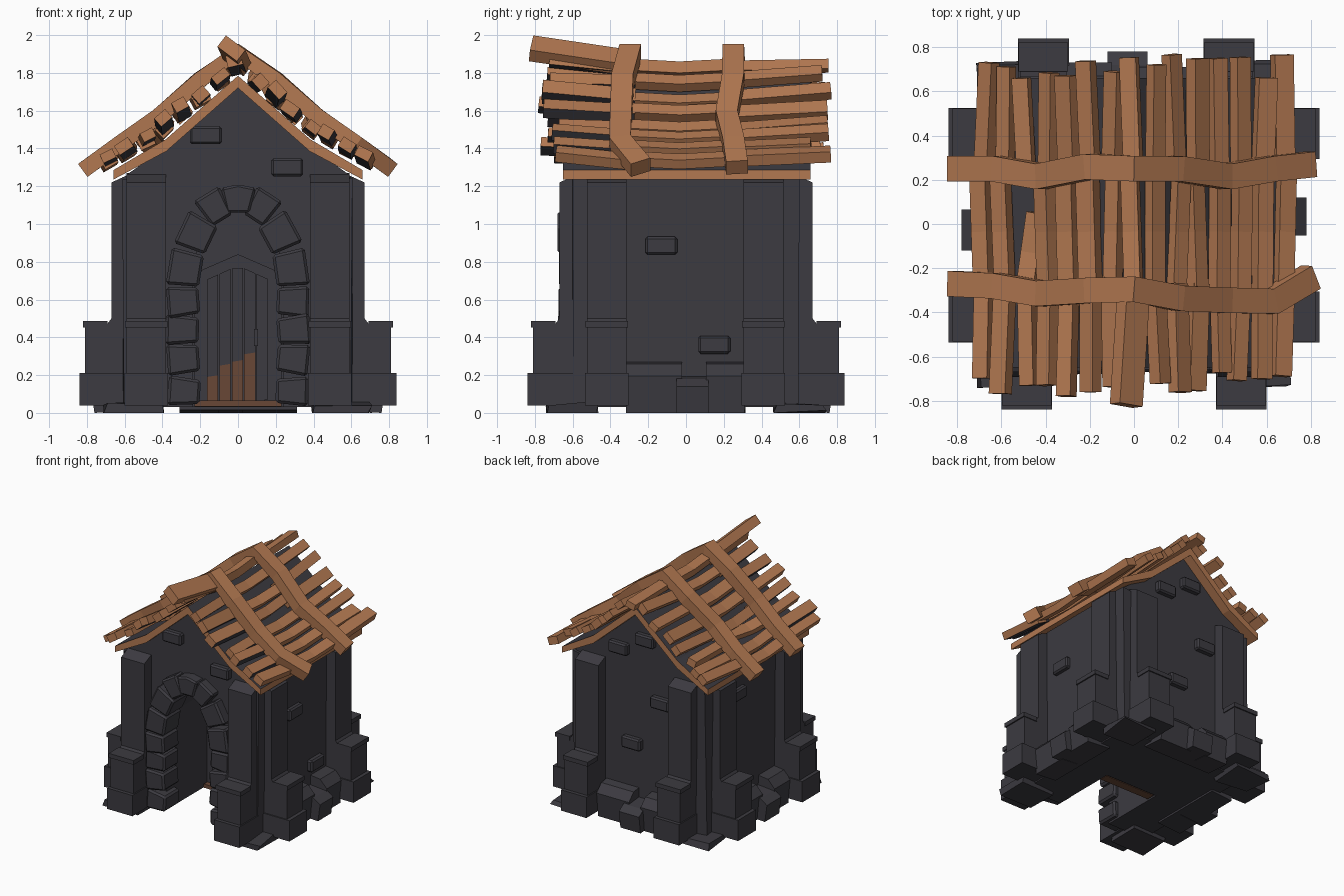
import bpy, bmesh, math, random
from mathutils import Vector, Matrix

if "Cube" in bpy.data.objects:
    bpy.data.objects.remove(bpy.data.objects["Cube"])

random.seed(7)
R = random.uniform


def material(name, rgb):
    m = bpy.data.materials.new(name)
    m.diffuse_color = (*rgb, 1)
    m.use_nodes = True
    m.node_tree.nodes["Principled BSDF"].inputs["Base Color"].default_value = m.diffuse_color
    return m


STONE = material("dark stone", (0.045, 0.043, 0.052))
WOOD = material("warm wood", (0.45, 0.19, 0.083))
DOOR = material("worn door wood", (0.14, 0.063, 0.037))


def finish(name, bm, mat, matrix=None, bevel=0):
    if bevel:
        bmesh.ops.bevel(bm, geom=bm.edges[:], offset=bevel, segments=1, affect='EDGES')
    bmesh.ops.recalc_face_normals(bm, faces=bm.faces[:])
    if matrix:
        bm.transform(matrix)
    me = bpy.data.meshes.new(name)
    bm.to_mesh(me)
    bm.free()
    me.materials.append(mat)
    ob = bpy.data.objects.new(name, me)
    bpy.context.collection.objects.link(ob)
    return ob


def prism(name, pts, y0, y1, mat, matrix=None, bevel=0):
    """Extrude an (x, z) outline from y0 to y1."""
    bm = bmesh.new()
    f = bm.faces.new([bm.verts.new((x, y0, z)) for x, z in pts])
    top = bmesh.ops.extrude_face_region(bm, geom=[f])["geom"]
    for v in top:
        if isinstance(v, bmesh.types.BMVert):
            v.co.y = y1
    return finish(name, bm, mat, matrix, bevel)


def box(name, c, s, mat, matrix=None, bevel=0, jitter=0):
    bm = bmesh.new()
    bmesh.ops.create_cube(bm, size=1)
    for v in bm.verts:
        v.co = Vector([c[i] + v.co[i] * s[i] + R(-jitter, jitter) for i in range(3)])
        v.co.z = max(v.co.z, 0)
    return finish(name, bm, mat, matrix, bevel)


def sweep(name, pts, normals, w, t, mat):
    """Rectangular bar along a path; w is the width, t the thickness along the normal."""
    bm = bmesh.new()
    rings = []
    for i, p in enumerate(pts):
        d = (pts[min(i + 1, len(pts) - 1)] - pts[max(i - 1, 0)]).normalized()
        s = d.cross(normals[i]).normalized()
        n = s.cross(d)
        rings.append([bm.verts.new(p + s * a * w / 2 + n * b * t / 2)
                      for a, b in ((-1, -1), (1, -1), (1, 1), (-1, 1))])
    for a, b in zip(rings, rings[1:]):
        for k in range(4):
            bm.faces.new((a[k], a[(k + 1) % 4], b[(k + 1) % 4], b[k]))
    bm.faces.new(rings[0])
    bm.faces.new(rings[-1])
    return finish(name, bm, mat)


def darken(ob, rule):
    """Give the faces that meet the rule the dark stone colour."""
    ob.data.materials.append(STONE)
    for p in ob.data.polygons:
        if rule(p.normal):
            p.material_index = 1


def interp(table, x):
    x = abs(x)
    for (x0, z0), (x1, z1) in zip(table, table[1:]):
        if x <= x1 or (x1, z1) == table[-1]:
            return z0 + (z1 - z0) * (x - x0) / (x1 - x0)


def mirror(pts):
    """Close a half outline running from bottom to the centre line."""
    return pts + [(-x, z) for x, z in reversed(pts) if x > 0]


# walls: solid house behind, front half with a deep arched doorway
gable = [(0.59, 1.26), (0.38, 1.41), (0, 1.75)]
prism("house_walls", mirror([(0.58, 0.03)] + gable), -0.03, 0.58, STONE)
opening = [(-0.24, 0.03), (-0.24, 0.8), (-0.15, 1.0), (0, 1.08), (0.15, 1.0), (0.24, 0.8), (0.24, 0.03)]
prism("front_wall", mirror([(0.58, 0.03)] + gable) + opening, -0.58, -0.03, STONE)

# uneven corner slabs and thin footings
for sx in (-1, 1):
    for sy in (-1, 1):
        box("corner_slab", (sx * 0.545, sy * 0.545, 0.64), (0.11, 0.11, 1.2), STONE, jitter=0.015)
        box("corner_footing", (sx * 0.55, sy * 0.6, 0.025), (0.3, 0.26, 0.05), STONE, jitter=0.015)

# buttresses, two on each side; depth profile turned to face outward
upper = [(0.5, 0.2), (0.81, 0.2), (0.81, 0.46), (0.7, 0.46), (0.67, 0.5), (0.67, 1.22), (0.56, 1.27), (0.5, 1.27)]
for angle, offsets in ((0, (-0.42, 0.41)), (90, (-0.43, 0.41)), (180, (-0.41, 0.42)), (-90, (-0.485, 0.485))):
    rot = Matrix.Rotation(math.radians(angle), 4, 'Z')
    for o in offsets:
        prism("buttress", upper, o - 0.105, o + 0.105, STONE, rot)
        box("buttress_base", (0.68, o, 0.125), (0.32, 0.23, 0.17), STONE, rot)
        box("buttress_cap", (0.755, o, 0.47), (0.13, 0.225, 0.035), STONE, rot)
    # broad rubble slabs with sloping tops along the foot of the plain walls
    if angle != -90:
        for y0, y1, h, d in ((-0.32, -0.02, 0.28, 0.69), (-0.06, 0.12, 0.2, 0.76), (0.1, 0.31, 0.28, 0.71)):
            slab = [(0.5, 0.015), (d, 0.0), (d + 0.02, h * 0.7), (d - 0.04, h - 0.02), (0.5, h)]
            prism("foot_rubble", slab, y0 + R(-0.01, 0.01), y1, STONE, rot)

# single raised bricks: wall angle, sideways position, height
for angle, o, z in ((-90, -0.17, 1.47), (-90, 0.26, 1.3), (0, -0.13, 0.885), (0, 0.15, 0.36),
                    (90, -0.19, 1.38), (90, 0.05, 1.5), (90, 0.19, 1.02), (90, -0.07, 0.63),
                    (180, -0.18, 1.05)):
    box("raised_brick", (0.59, o, z), (0.07, 0.17, 0.095), STONE,
        Matrix.Rotation(math.radians(angle), 4, 'Z'), 0.012)

# arch stones: x, z, lean, width, height
half = [(0.285, 0.115, 2, 0.17, 0.15), (0.29, 0.285, -3, 0.17, 0.16), (0.295, 0.44, 2, 0.175, 0.155),
        (0.29, 0.59, -2, 0.17, 0.16), (0.28, 0.765, 8, 0.175, 0.19), (0.22, 0.95, 28, 0.175, 0.185),
        (0.125, 1.09, 58, 0.165, 0.15)]
for side in (-1, 1):
    for x, z, lean, w, h in half:
        m = Matrix.Translation((side * x, -0.56, z)) @ Matrix.Rotation(math.radians(-side * lean + R(-3, 3)), 4, 'Y')
        a, b = h / 2 - 0.012, h / 2 + 0.004
        prism("arch_stone", [(-side * w / 2, -a), (side * w / 2, -b), (side * w / 2, b), (-side * w / 2, a)],
              -0.1 + R(-0.02, 0.01), 0.09, STONE, m, 0.014)
prism("keystone", [(-0.06, 1.06), (0.06, 1.06), (0.095, 1.19), (0, 1.21), (-0.09, 1.19)], -0.67, -0.47, STONE, None, 0.012)

# door deep in the passage: pointed frame, five boards worn low down, handle and sill
prism("door_frame", mirror([(0.23, 0.04), (0.23, 0.74), (0, 0.84)]), -0.07, -0.02, STONE)
for i, worn in enumerate((0.19, 0.25, 0.27, 0.31, 0)):
    x0, x1 = -0.165 + i * 0.066, -0.105 + i * 0.066
    z0, z1 = 0.78 - 0.45 * abs(x0), 0.78 - 0.45 * abs(x1)
    prism("door_board", [(x0, max(worn, 0.06)), (x1, max(worn, 0.06) + 0.01), (x1, z1), (x0, z0)], -0.1, -0.06, STONE)
    if worn:
        prism("door_board_worn", [(x0, 0.06), (x1, 0.06), (x1, worn + 0.01), (x0, worn)], -0.1, -0.06, DOOR)
box("door_handle", (0.095, -0.11, 0.4), (0.02, 0.03, 0.09), STONE)
box("door_sill", (0, -0.08, 0.05), (0.46, 0.07, 0.03), DOOR)

# roof bed: wood edges and underside, dark upper side
low = [(0.66, 1.235), (0.38, 1.385), (0, 1.72)]
high = [(0, 1.785), (0.38, 1.45), (0.66, 1.285)]
bed = prism("roof_bed", low + [(-x, z) for x, z in reversed(low[:2])]
            + [(-x, z) for x, z in reversed(high[1:])] + high, -0.65, 0.66, WOOD)
darken(bed, lambda n: n.z > 0.3)

# roof planks in three rows: outer rows lift at their ends, the middle row sags
deck = [(0, 1.825), (0.2, 1.66), (0.4, 1.49), (0.7, 1.325)]
for row, (y0, y1) in enumerate(((-0.27, -0.72), (-0.31, 0.24), (0.21, 0.72))):
    for i in range(15):
        x = -0.68 + i * 0.097
        slope = (interp(deck, x + 0.03) - interp(deck, x - 0.03)) / 0.06
        n = Vector((-slope + R(-0.3, 0.3), 0, 1)).normalized()
        z = interp(deck, x) + R(-0.01, 0.015)
        w, t = R(0.07, 0.092), R(0.05, 0.065)
        xb = x + R(-0.025, 0.025)
        if row == 1:
            if i == 2:
                y1, xb = 0.05, x + 0.05
            pts = [Vector((x, y0, z)), Vector(((x + xb) / 2, (y0 + y1) / 2, z - 0.015)), Vector((xb, y1, z))]
            y1 = 0.24
        else:
            pts = [Vector((x, y0, z)), Vector((xb, y1 + R(-0.06, 0.06), z + R(0.01, 0.055)))]
        plank = sweep("roof_plank", pts, [n] * len(pts), w, t, WOOD)
        if row == 0:
            darken(plank, lambda v: v.z < -0.5)
ridge = Vector((0.75, 0, 1)).normalized()
sweep("ridge_plank", [Vector((0, -0.28, 1.85)), Vector((-0.035, -0.82, 1.93))], [ridge] * 2, 0.13, 0.075, WOOD)

# two bent straps over the roof
arc = [(0, 1.91), (0.2, 1.765), (0.4, 1.585), (0.62, 1.43), (0.82, 1.285)]
xs = (-0.82, -0.62, -0.42, -0.2, 0, 0.2, 0.42, 0.62, 0.8)
for ys in ((-0.27, -0.28, -0.315, -0.3, -0.295, -0.335, -0.345, -0.35, -0.24),
           (0.25, 0.25, 0.215, 0.26, 0.25, 0.25, 0.215, 0.25, 0.27)):
    pts = [Vector((x, y, interp(arc, x))) for x, y in zip(xs, ys)]
    sweep("roof_strap", pts, [Vector((x, 0, 1)) for x in xs], 0.115, 0.085, WOOD)
